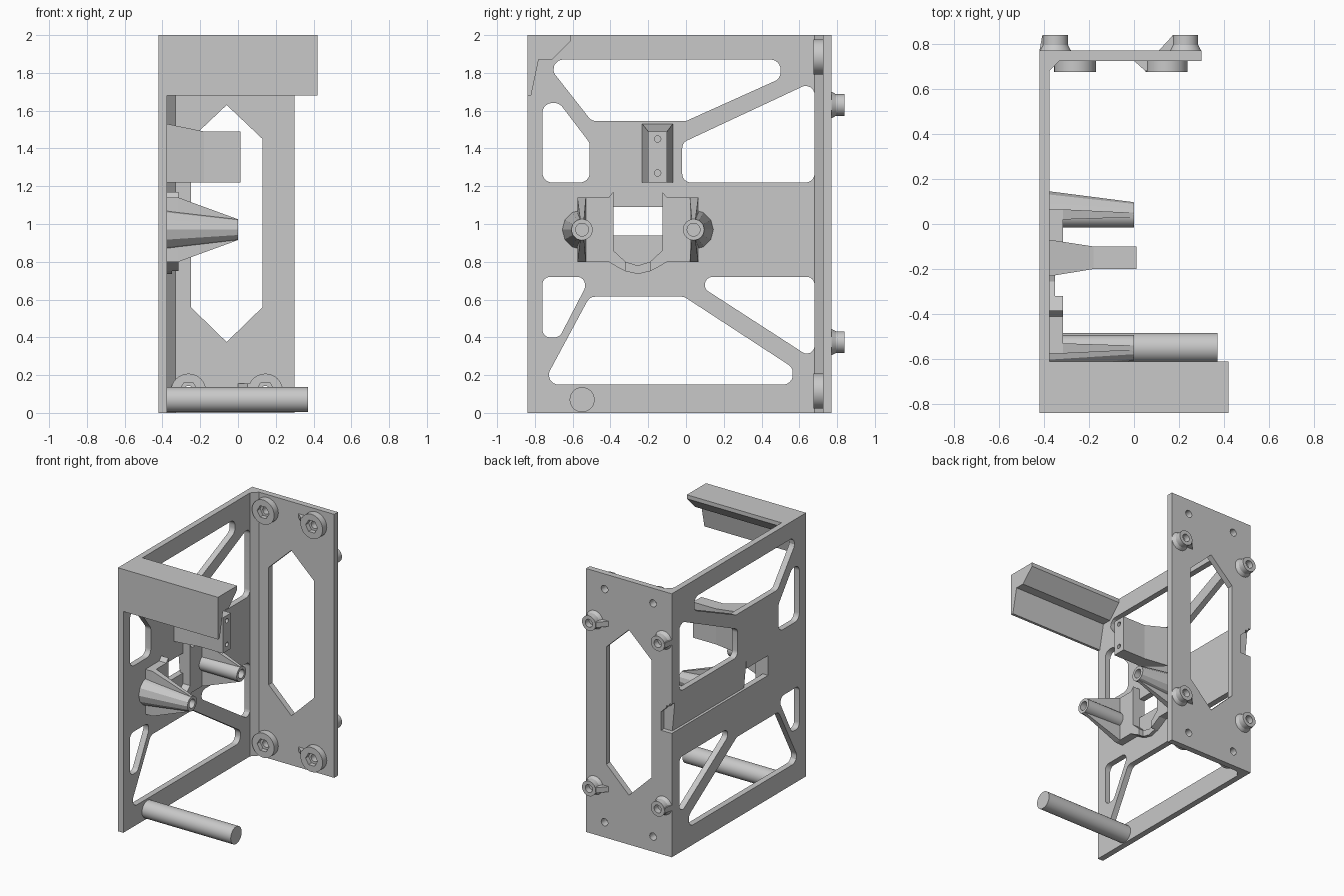
import bpy, bmesh, math
from mathutils import Vector

if "Cube" in bpy.data.objects:
    bpy.data.objects.remove(bpy.data.objects["Cube"], do_unlink=True)

grey = bpy.data.materials.new("plain grey")
grey.use_nodes = True
grey.diffuse_color = (0.58, 0.58, 0.58, 1)
grey.node_tree.nodes["Principled BSDF"].inputs["Base Color"].default_value = (0.58, 0.58, 0.58, 1)

WALL = -0.375      # inner face of the side wall
MID = -0.255       # y of the cradle centre line


def finish(name, bm):
    bmesh.ops.recalc_face_normals(bm, faces=bm.faces)
    mesh = bpy.data.meshes.new(name)
    bm.to_mesh(mesh)
    bm.free()
    mesh.materials.append(grey)
    obj = bpy.data.objects.new(name, mesh)
    bpy.context.collection.objects.link(obj)
    return obj


def loft(name, axis, lo, hi, ring_a, ring_b=None):
    """Solid between two matching outlines, placed at lo and hi on an axis."""
    place = {"X": lambda p, t: (t, p[0], p[1]),
             "Y": lambda p, t: (p[0], t, p[1]),
             "Z": lambda p, t: (p[0], p[1], t)}[axis]
    bm = bmesh.new()
    a = [bm.verts.new(place(p, lo)) for p in ring_a]
    b = [bm.verts.new(place(p, hi)) for p in (ring_b or ring_a)]
    bm.faces.new(a)
    bm.faces.new(b)
    for i in range(len(a)):
        j = (i + 1) % len(a)
        bm.faces.new((a[i], a[j], b[j], b[i]))
    return finish(name, bm)


def plate(name, lo, hi, outlines):
    """Sheet across x whose first outline is the border and the rest are holes."""
    bm = bmesh.new()
    rims = {lo: [], hi: []}
    for outline in outlines:
        loops = []
        for x in (lo, hi):
            verts = [bm.verts.new((x, y, z)) for y, z in outline]
            rims[x] += [bm.edges.new((verts[i - 1], verts[i])) for i in range(len(verts))]
            loops.append(verts)
        a, b = loops
        for i in range(len(a)):
            bm.faces.new((a[i - 1], a[i], b[i], b[i - 1]))
    for x in (lo, hi):
        bmesh.ops.triangle_fill(bm, use_beauty=True, edges=rims[x], normal=(1, 0, 0))
    return finish(name, bm)


def rect(u0, u1, v0, v1):
    return [(u0, v0), (u1, v0), (u1, v1), (u0, v1)]


def circle(u, v, r, n=32):
    return [(u + r * math.cos(math.tau * i / n), v + r * math.sin(math.tau * i / n)) for i in range(n)]


def rounded(points, r=0.05, steps=6):
    """Polygon with every corner filleted."""
    out = []
    pts = [Vector(p) for p in points]
    for i, p in enumerate(pts):
        a = (pts[i - 1] - p).normalized()
        b = (pts[(i + 1) % len(pts)] - p).normalized()
        half = math.acos(max(-1, min(1, a.dot(b)))) / 2
        centre = p + (a + b).normalized() * (r / math.sin(half))
        start = p + a * (r / math.tan(half)) - centre
        end = p + b * (r / math.tan(half)) - centre
        for k in range(steps + 1):
            out.append(tuple(centre + start.lerp(end, k / steps).normalized() * r))
    return out


def cut(target, *cutters):
    for c in cutters:
        c.hide_render = True
        mod = target.modifiers.new("cut", "BOOLEAN")
        mod.operation, mod.solver, mod.object = "DIFFERENCE", "EXACT", c
        bpy.context.view_layer.update()
        done = bpy.data.meshes.new_from_object(target.evaluated_get(bpy.context.evaluated_depsgraph_get()))
        target.modifiers.clear()
        target.data = done
        bpy.data.objects.remove(c, do_unlink=True)


# Side wall in two layers, so the outer one can carry the cable groove
holes = [rounded(outline, radius) for outline, radius in (
    ([(-0.755, 1.87), (0.50, 1.87), (0.50, 1.77), (0.0, 1.545), (-0.5, 1.545)], 0.05),
    ([(-0.02, 1.22), (0.68, 1.22), (0.68, 1.757), (-0.02, 1.43)], 0.045),
    ([(-0.76, 1.22), (-0.51, 1.22), (-0.51, 1.43), (-0.67, 1.64), (-0.76, 1.64)], 0.05),
    ([(-0.76, 0.72), (-0.535, 0.72), (-0.535, 0.66), (-0.67, 0.40), (-0.76, 0.40)], 0.04),
    ([(0.10, 0.72), (0.68, 0.72), (0.68, 0.28), (0.10, 0.655)], 0.04),
    ([(-0.51, 0.615), (-0.01, 0.615), (0.565, 0.24), (0.565, 0.15), (-0.76, 0.15)], 0.05),
)]
window = rect(-0.385, -0.125, 0.94, 1.09)
front_edge = [(-0.84, 2), (-0.84, 0), (0.77, 0)]
plate("side_wall_inner", -0.40, WALL,
      [front_edge + [(0.77, 0.94), (0.735, 0.94), (0.735, 1.14), (0.77, 1.14), (0.77, 2)], window] + holes)
plate("side_wall_outer", -0.42, -0.40,
      [front_edge + [(0.77, 0.94), (-0.385, 0.94), (-0.385, 1.09), (-0.125, 1.09),
                     (-0.125, 1.16), (0.77, 1.16), (0.77, 2)]] + holes)
loft("groove_ramp", "Y", -0.125, 0.735, [(-0.40, 0.94), (-0.40, 1.16), (-0.42, 1.16)])

# Back wall with its long six-sided opening and cable notch
back = loft("back_wall", "Y", 0.725, 0.77, rect(WALL, 0.30, 0, 2))
cut(back,
    loft("notch_cutter", "Y", 0.735, 0.8, [(-0.45, 0.94), (-0.33, 0.94), (-0.33, 1.08), (-0.39, 1.14), (-0.45, 1.14)]),
    loft("opening_cutter", "Y", 0.6, 0.9,
         [(-0.06, 1.63), (0.13, 1.45), (0.13, 0.56), (-0.06, 0.375), (-0.25, 0.56), (-0.25, 1.45)]))
loft("corner_fillet", "Z", 0, 2, [(WALL, 0.68), (-0.33, 0.725), (WALL, 0.725)])

# Screw bosses: nut pockets inside, small pegs behind
for x in (-0.262, 0.145):
    for z in (0.115, 1.885):
        boss = loft("nut_boss", "Y", 0.675, 0.725, circle(x, z, 0.093))
        cut(boss, loft("nut_cutter", "Y", 0.6, 0.71, circle(x, z, 0.05, 6)),
            loft("screw_cutter", "Y", 0.6, 0.9, circle(x, z, 0.028, 20)))
        cut(back, loft("screw_cutter", "Y", 0.6, 0.9, circle(x, z, 0.028, 20)))
        if x > 0:
            loft("nut_boss_fin", "Z", z + 0.01, z + 0.04,
                 [(x - 0.145, 0.725), (x - 0.095, 0.68), (x - 0.085, 0.68), (x - 0.085, 0.725)])
for x in (-0.35, 0.228):
    for z in (0.375, 1.63):
        loft("peg_flange", "Y", 0.77, 0.795, circle(x, z, 0.07), circle(x, z, 0.057))
        peg = loft("peg", "Y", 0.77, 0.84, circle(x, z, 0.057))
        cut(peg, loft("peg_cutter", "Y", 0.78, 0.9, circle(x, z, 0.03, 20)))
        reach = 0.118 if x > 0 else 0.07
        loft("peg_fin", "Z", z - 0.02, z + 0.02,
             [(x - reach, 0.77), (x - 0.058, 0.835), (x - 0.04, 0.835), (x - 0.04, 0.77)])

# Hooked lip across the top front
loft("top_lip", "X", WALL, 0.42,
     [(-0.84, 1.68), (-0.82, 1.68), (-0.78, 1.87), (-0.71, 1.87), (-0.61, 1.97), (-0.61, 2), (-0.84, 2)])

# Round rod at the bottom
loft("bottom_rod", "X", WALL, 0.37, circle(-0.55, 0.07, 0.066, 40))

# Tapered arm with two pilot holes in its end
loft("arm_root", "X", WALL, -0.18, rect(-0.232, -0.07, 1.22, 1.53), rect(-0.2, -0.1, 1.22, 1.49))
arm = loft("arm_end", "X", -0.18, 0.012, rect(-0.2, -0.1, 1.22, 1.49))
for z in (1.27, 1.45):
    cut(arm, loft("pilot_cutter", "X", -0.1, 0.1, circle(-0.15, z, 0.017, 16)))

# Cradle pads and ribbed standoffs, mirrored about the cradle centre
for s, word in ((-1, "front"), (1, "rear")):
    def flip(points):
        return [(MID + s * u, v) for u, v in points]

    def half_ring(r):
        return flip([(0.295 + r * math.cos(t), 0.97 + r * math.sin(t))
                     for t in (math.pi * (k / 6 - 0.5) for k in range(7))])

    loft(word + "_pad", "X", WALL, -0.315,
         flip([(0.32, 0.8), (0.155, 0.8), (0.105, 0.77), (0.065, 0.75), (0.065, 0.8),
               (0.13, 0.86), (0.13, 1.17), (0.155, 1.14), (0.32, 1.14)]))
    # Each post is a bored tube backed by an outer half cone
    post = loft(word + "_standoff", "X", -0.33, 0, circle(MID + s * 0.295, 0.97, 0.056))
    brace = loft(word + "_outer_brace", "X", WALL, -0.002, half_ring(0.105), half_ring(0.057))
    for part in (post, brace):
        cut(part, loft("bore_cutter", "X", -0.2, 0.1, circle(MID + s * 0.295, 0.97, 0.034, 24)))
    loft(word + "_upper_rib", "X", -0.315, 0,
         flip(rect(0.275, 0.32, 1.0, 1.14)), flip(rect(0.285, 0.305, 1.01, 1.025)))
    loft(word + "_lower_rib", "X", -0.315, 0,
         flip(rect(0.275, 0.32, 0.8, 0.94)), flip(rect(0.285, 0.305, 0.915, 0.93)))
loft("cradle_bridge", "X", WALL, -0.35,
     [(MID - 0.065, 0.75), (MID, 0.735), (MID + 0.065, 0.75), (MID + 0.065, 0.8), (MID, 0.78), (MID - 0.065, 0.8)])

# Smooth the round parts while keeping edges crisp
bpy.ops.object.select_all(action="DESELECT")
for obj in bpy.context.collection.objects:
    if obj.type == "MESH" and grey.name in obj.data.materials:
        obj.select_set(True)
        bpy.context.view_layer.objects.active = obj
bpy.ops.object.shade_smooth_by_angle(angle=math.radians(25))
